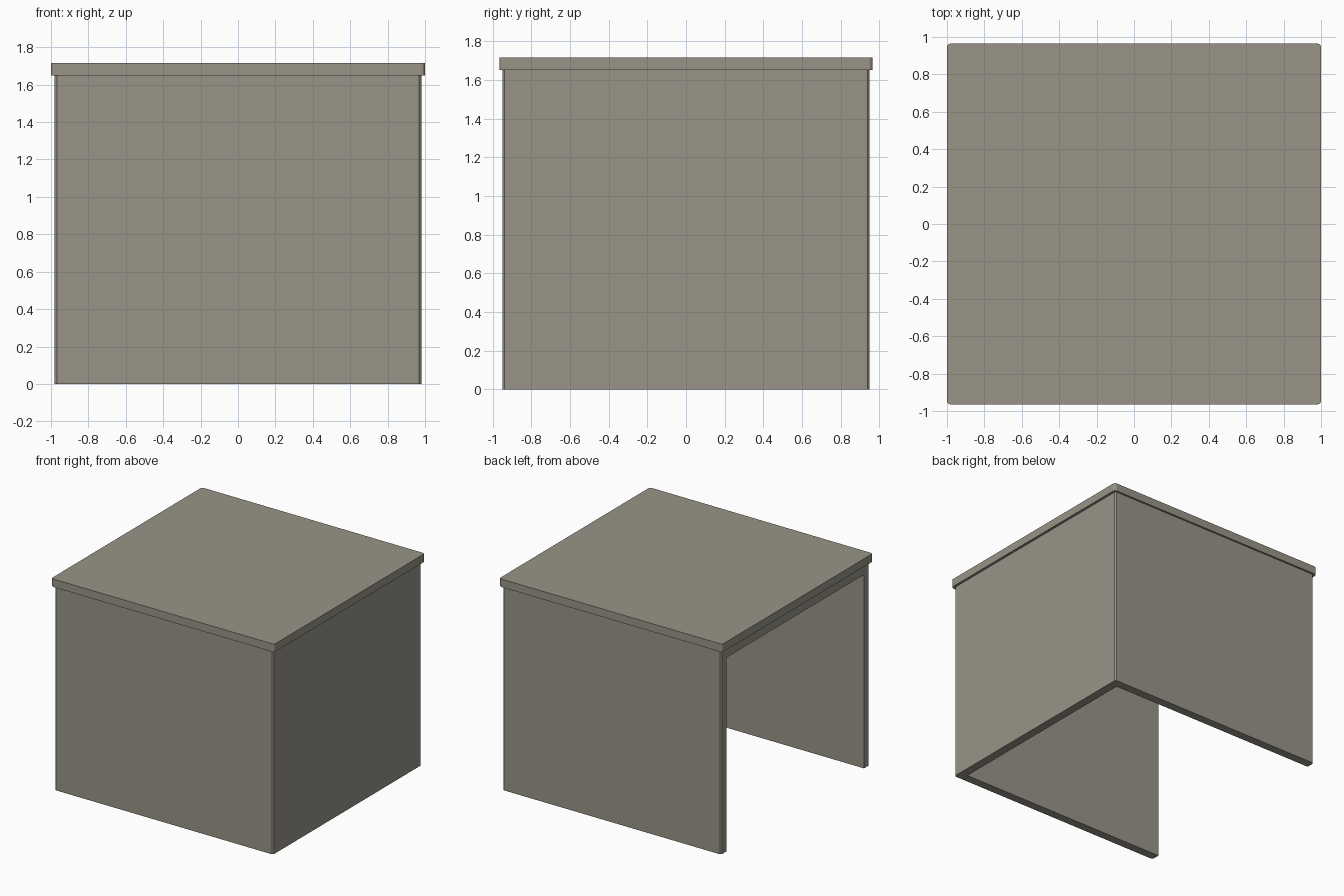
import bpy, bmesh

if "Cube" in bpy.data.objects:
    bpy.data.objects.remove(bpy.data.objects["Cube"])

mat = bpy.data.materials.new("warm grey")
mat.diffuse_color = (0.314, 0.296, 0.243, 1)
mat.use_nodes = True
mat.node_tree.nodes["Principled BSDF"].inputs["Base Color"].default_value = mat.diffuse_color

HX, HY = 0.98, 0.95      # outer half sizes of the walls
T = 0.07                 # wall thickness
Z_WALL, Z_TOP = 1.65, 1.715
SLAB = 0.08              # thickness of the panel under the lid


def prism(name, outline, z0, z1, corners=(), radius=0.012, segments=1):
    """Extrude an outline upward and bevel the chosen vertical corners."""
    bm = bmesh.new()
    face = bm.faces.new([bm.verts.new((x, y, z0)) for x, y in outline])
    res = bmesh.ops.extrude_face_region(bm, geom=[face])
    for v in res["geom"]:
        if isinstance(v, bmesh.types.BMVert):
            v.co.z = z1
    picked = [outline[i] for i in corners]
    edges = []
    for e in bm.edges:
        a, b = e.verts[0].co, e.verts[1].co
        if abs(a.z - b.z) > 1e-4 and any(
                abs(a.x - x) < 1e-4 and abs(a.y - y) < 1e-4 for x, y in picked):
            edges.append(e)
    if edges:
        bmesh.ops.bevel(bm, geom=edges, offset=radius, segments=segments,
                        profile=0.5, affect='EDGES')
    bmesh.ops.recalc_face_normals(bm, faces=bm.faces)
    mesh = bpy.data.meshes.new(name)
    bm.to_mesh(mesh)
    bm.free()
    mesh.materials.append(mat)
    ob = bpy.data.objects.new(name, mesh)
    bpy.context.collection.objects.link(ob)
    return ob


# Three joined walls, open towards -x
prism("walls",
      [(-HX, -HY), (HX, -HY), (HX, HY), (-HX, HY),
       (-HX, HY - T), (HX - T, HY - T), (HX - T, -HY + T), (-HX, -HY + T)],
      0, Z_WALL, corners=(0, 1, 2, 3))

# Panel under the lid, filling the space between the walls
prism("ceiling_panel",
      [(-HX, -HY + T), (HX - T, -HY + T), (HX - T, HY - T), (-HX, HY - T)],
      Z_WALL - SLAB, Z_WALL)

# Overhanging lid with softened corners
prism("lid",
      [(-1, -0.965), (1, -0.965), (1, 0.965), (-1, 0.965)],
      Z_WALL, Z_TOP, corners=(0, 1, 2, 3), radius=0.02, segments=3)
